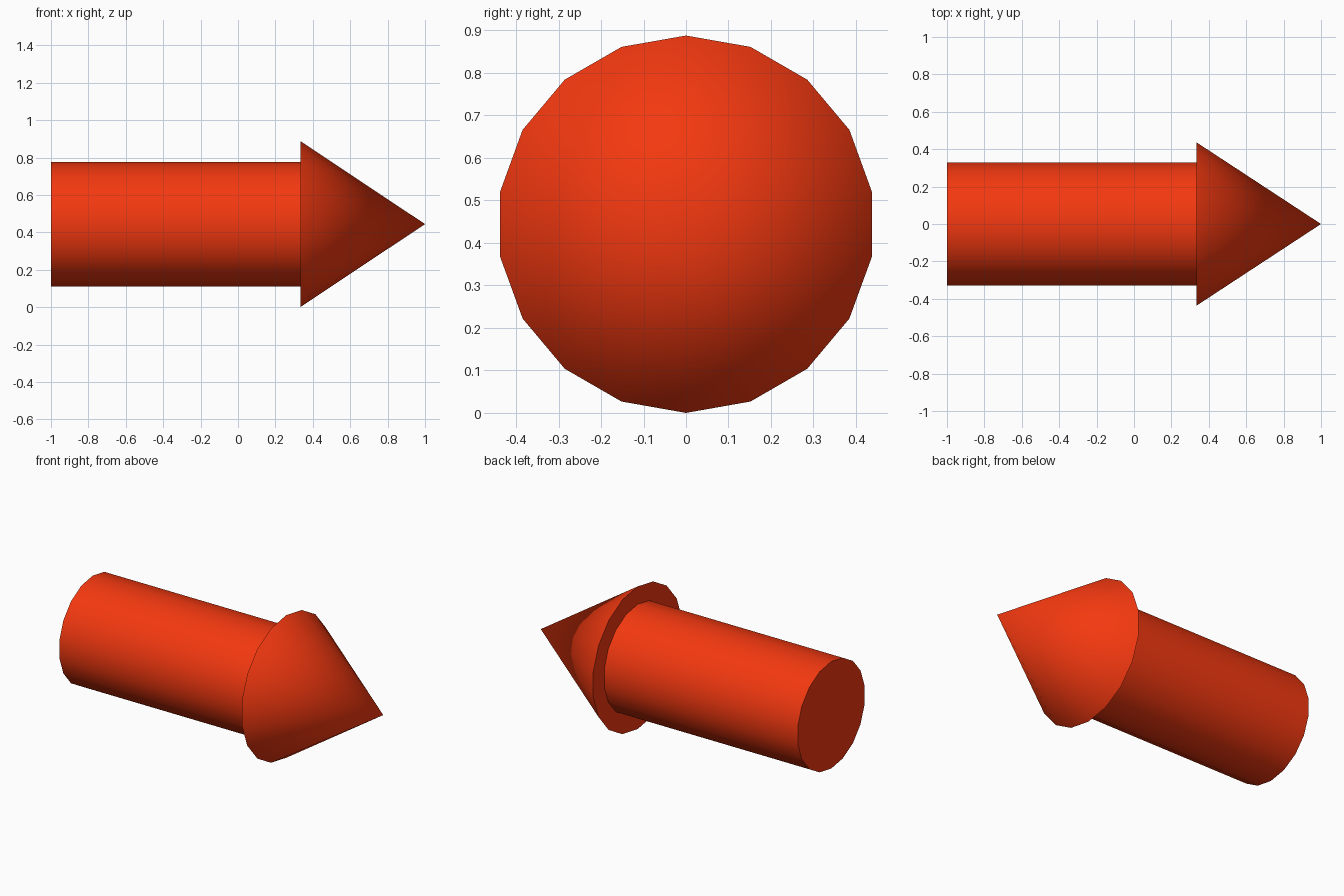
import bpy, bmesh
from math import sin, cos, pi, radians

if "Cube" in bpy.data.objects:
    bpy.data.objects.remove(bpy.data.objects["Cube"])

SIDES = 18
CENTRE_Z = 0.444

red = bpy.data.materials.new("red_orange")
red.diffuse_color = (0.9, 0.04, 0.005, 1)
red.use_nodes = True
red.node_tree.nodes["Principled BSDF"].inputs["Base Color"].default_value = red.diffuse_color


def ring(bm, x, r):
    """Ring of vertices around the arrow's axis, one vertex at the top."""
    return [bm.verts.new((x, r * sin(2 * pi * i / SIDES),
                          CENTRE_Z + r * cos(2 * pi * i / SIDES)))
            for i in range(SIDES)]


def bridge(bm, a, b):
    for i in range(SIDES):
        j = (i + 1) % SIDES
        bm.faces.new((a[i], a[j], b[j], b[i]))


bm = bmesh.new()

# Shaft with a flat tail cap
tail = ring(bm, -1.0, 0.333)
neck = ring(bm, 0.333, 0.333)
bm.faces.new(tail)
bridge(bm, tail, neck)

# Head: flat shoulder, then a cone to the tip
shoulder = ring(bm, 0.333, 0.444)
bridge(bm, neck, shoulder)
tip = bm.verts.new((1.0, 0, CENTRE_Z))
for i in range(SIDES):
    bm.faces.new((shoulder[i], shoulder[(i + 1) % SIDES], tip))

bmesh.ops.recalc_face_normals(bm, faces=bm.faces[:])
mesh = bpy.data.meshes.new("arrow")
bm.to_mesh(mesh)
bm.free()
mesh.materials.append(red)

arrow = bpy.data.objects.new("arrow", mesh)
bpy.context.collection.objects.link(arrow)
bpy.context.view_layer.objects.active = arrow
arrow.select_set(True)
bpy.ops.object.shade_smooth_by_angle(angle=radians(40))
